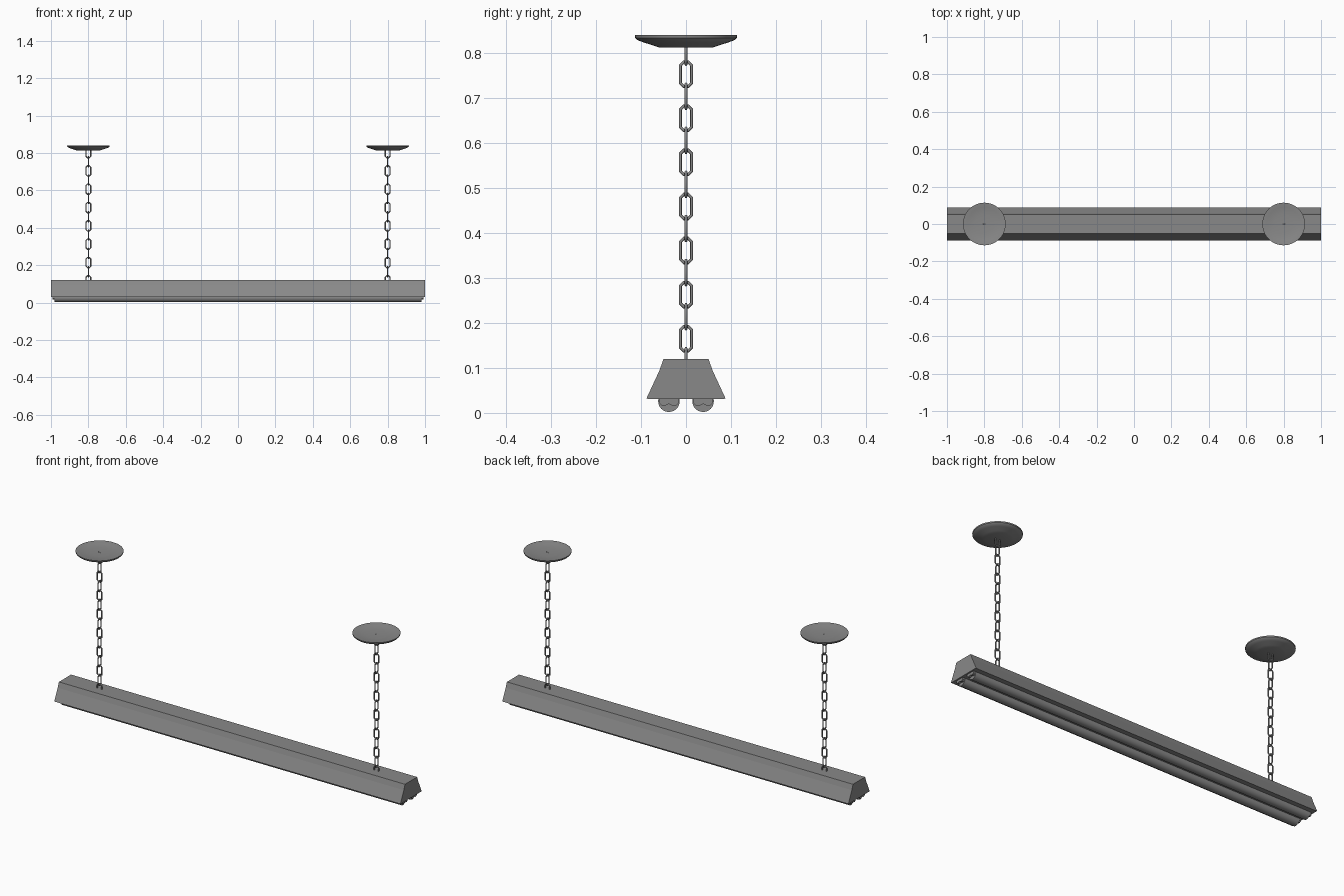
import bpy, bmesh, math
from mathutils import Vector

cube = bpy.data.objects.get("Cube")
if cube:
    bpy.data.objects.remove(cube, do_unlink=True)


def material(name, value):
    mat = bpy.data.materials.new(name)
    mat.use_nodes = True
    col = (value, value, value, 1)
    mat.diffuse_color = col
    mat.node_tree.nodes["Principled BSDF"].inputs["Base Color"].default_value = col
    return mat


GREY = material("grey metal", 0.25)


def finish(name, bm, smooth=None):
    mesh = bpy.data.meshes.new(name)
    bm.to_mesh(mesh)
    bm.free()
    mesh.materials.append(GREY)
    obj = bpy.data.objects.new(name, mesh)
    bpy.context.collection.objects.link(obj)
    if smooth:
        bpy.ops.object.select_all(action="DESELECT")
        obj.select_set(True)
        bpy.context.view_layer.objects.active = obj
        bpy.ops.object.shade_smooth_by_angle(angle=math.radians(smooth))
    return obj


def prism(name, outline, x0, x1, smooth=None):
    """Extrude a closed y-z outline along x."""
    bm = bmesh.new()
    face = bm.faces.new([bm.verts.new((x0, y, z)) for y, z in outline])
    ext = bmesh.ops.extrude_face_region(bm, geom=[face])
    moved = [v for v in ext["geom"] if isinstance(v, bmesh.types.BMVert)]
    bmesh.ops.translate(bm, verts=moved, vec=(x1 - x0, 0, 0))
    bmesh.ops.recalc_face_normals(bm, faces=bm.faces)
    return finish(name, bm, smooth)


def mirrored(half):
    return half + [(-y, z) for y, z in reversed(half)]


# Folded sheet reflector, with flared lips and an enclosed wiring channel
outer = [(0.088, 0.032), (0.075, 0.05), (0.071, 0.061), (0.05, 0.12)]
inner = [(-0.048, 0.118), (-0.069, 0.061), (-0.073, 0.05), (-0.086, 0.031)]
prism("reflector", mirrored(outer) + inner + [(-y, z) for y, z in reversed(inner)],
      -1, 1)
channel = [(0.049, 0.118), (0.069, 0.06), (0.062, 0.055), (0.022, 0.055), (0.016, 0.051)]
prism("wiring_channel", mirrored(channel), -0.998, 0.998)

# Closing plates at both ends
plate = [(0.05, 0.12), (0.071, 0.058), (0.06, 0.056), (0.055, 0.045),
         (0.022, 0.045), (0.016, 0.051)]
for side, label in ((1, "left"), (-1, "right")):
    prism(label + "_end_plate", mirrored(plate), side * 0.996, side)


def circle(cy, cz, r, n):
    return [(cy + r * math.cos(2 * math.pi * i / n), cz + r * math.sin(2 * math.pi * i / n))
            for i in range(n)]


# Two tubes, each held by a socket at either end
for y, row in ((-0.038, "front"), (0.038, "back")):
    prism(row + "_tube", circle(y, 0.026, 0.024, 24), -0.98, 0.98, 40)
    socket = [(-0.022, 0.05), (-0.022, 0.022), (-0.016, 0.016), (-0.008, 0.016),
              (0, 0.02), (0.008, 0.016), (0.016, 0.016), (0.022, 0.022), (0.022, 0.05)]
    for side, label in ((1, "left"), (-1, "right")):
        prism(row + "_" + label + "_socket", [(y + dy, z) for dy, z in socket],
              side * 0.97, side * 0.992)


def add_link(bm, x, z, across_y):
    """One elongated chain link with chamfered corners, swept with round wire."""
    w, h, c, r, sides = 0.0125, 0.0275, 0.008, 0.0032, 8
    quarter = [(w, h - c), (w - c, h)]
    path = quarter + [(-a, b) for a, b in reversed(quarter)]
    path += [(-a, -b) for a, b in path]
    pts = [Vector(p) for p in path]
    rings = []
    for i, p in enumerate(pts):
        d0 = (p - pts[i - 1]).normalized()
        d1 = (pts[(i + 1) % len(pts)] - p).normalized()
        tangent = (d0 + d1).normalized()
        normal = Vector((tangent.y, -tangent.x)) / tangent.dot(d0)
        ring = []
        for k in range(sides):
            a = 2 * math.pi * k / sides
            q = p + normal * r * math.cos(a)
            t = r * math.sin(a)
            pos = (x + t, q.x, z + q.y) if across_y else (x + q.x, t, z + q.y)
            ring.append(bm.verts.new(pos))
        rings.append(ring)
    for i, ring in enumerate(rings):
        nxt = rings[(i + 1) % len(rings)]
        for k in range(sides):
            m = (k + 1) % sides
            bm.faces.new((ring[k], ring[m], nxt[m], nxt[k]))


def lathe(name, profile, x, n=48):
    bm = bmesh.new()
    verts = [bm.verts.new((r, 0, z)) for r, z in profile]
    edges = [bm.edges.new(pair) for pair in zip(verts, verts[1:])]
    bmesh.ops.spin(bm, geom=verts + edges, axis=(0, 0, 1), cent=(0, 0, 0),
                   angle=2 * math.pi, steps=n)
    bmesh.ops.remove_doubles(bm, verts=bm.verts, dist=1e-5)
    bmesh.ops.recalc_face_normals(bm, faces=bm.faces)
    bmesh.ops.translate(bm, verts=bm.verts, vec=(x, 0, 0))
    return finish(name, bm, 35)


# Hanging chains and ceiling canopies
canopy = [(0, 0.812), (0.058, 0.812), (0.07, 0.816), (0.095, 0.824), (0.108, 0.829),
          (0.113, 0.834), (0.114, 0.84), (0.111, 0.84), (0.09, 0.835), (0.05, 0.832), (0, 0.831)]
for x, label in ((0.8, "left"), (-0.8, "right")):
    bm = bmesh.new()
    for i in range(15):
        add_link(bm, x, 0.116 + 0.049 * i, i % 2 == 1)
    bmesh.ops.recalc_face_normals(bm, faces=bm.faces)
    finish(label + "_chain", bm, 50)
    lathe(label + "_canopy", canopy, x)
